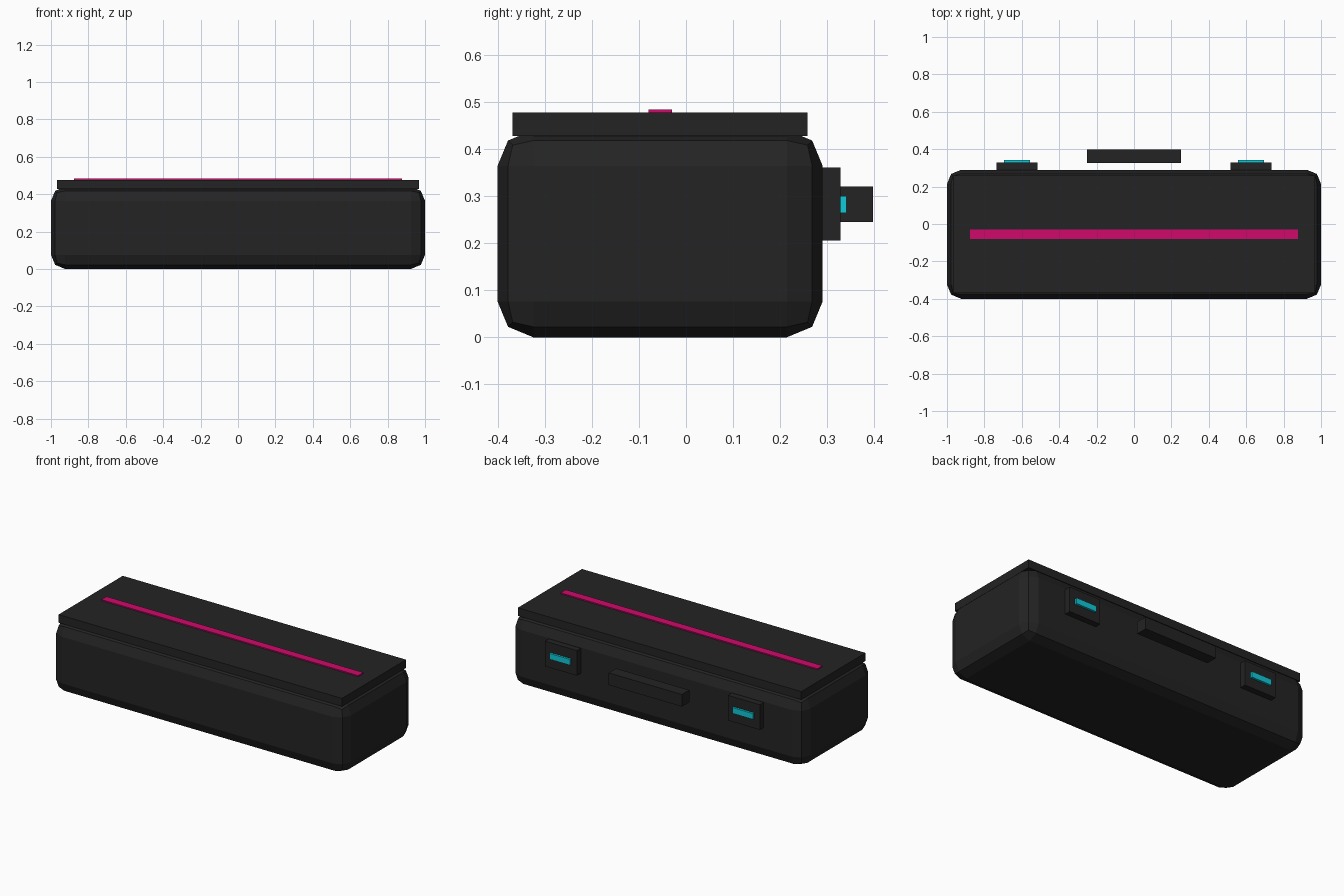
import bpy
import bmesh

if "Cube" in bpy.data.objects:
    bpy.data.objects.remove(bpy.data.objects["Cube"])


def material(name, rgb):
    m = bpy.data.materials.new(name)
    m.diffuse_color = (*rgb, 1.0)
    m.use_nodes = True
    m.node_tree.nodes["Principled BSDF"].inputs["Base Color"].default_value = m.diffuse_color
    return m


BLACK = material("charcoal", (0.017, 0.017, 0.017))
PINK = material("magenta", (0.62, 0.003, 0.145))
TEAL = material("cyan", (0.005, 0.58, 0.68))


def box(name, x, y, z, mat, bevel=0.0):
    """Box from (min, max) ranges, optionally with a two-segment rounded edge."""
    bm = bmesh.new()
    bmesh.ops.create_cube(bm, size=1.0)
    for v in bm.verts:
        v.co = [(r[0] + r[1]) / 2 + c * (r[1] - r[0]) for c, r in zip(v.co, (x, y, z))]
    if bevel:
        bmesh.ops.bevel(bm, geom=bm.edges[:], offset=bevel, segments=2,
                        profile=0.5, affect='EDGES')
    me = bpy.data.meshes.new(name)
    bm.to_mesh(me)
    bm.free()
    me.materials.append(mat)
    ob = bpy.data.objects.new(name, me)
    bpy.context.collection.objects.link(ob)
    return ob


# Rounded case and flat lid
box("case_body", (-1, 1), (-0.4, 0.29), (0, 0.44), BLACK, 0.076)
box("lid", (-0.968, 0.968), (-0.368, 0.258), (0.427, 0.477), BLACK)

# Glowing strip on the lid
box("lid_strip", (-0.877, 0.877), (-0.08, -0.03), (0.476, 0.4838), PINK)

# Carry handle on the back
box("handle", (-0.25, 0.25), (0.325, 0.397), (0.245, 0.32), BLACK)

# Latches with lights, one on each side
for side, cx in (("left", -0.625), ("right", 0.625)):
    box(f"latch_{side}", (cx - 0.109, cx + 0.109), (0.28, 0.328), (0.205, 0.36), BLACK)
    box(f"latch_light_{side}", (cx - 0.07, cx + 0.07), (0.327, 0.341), (0.264, 0.30), TEAL)
